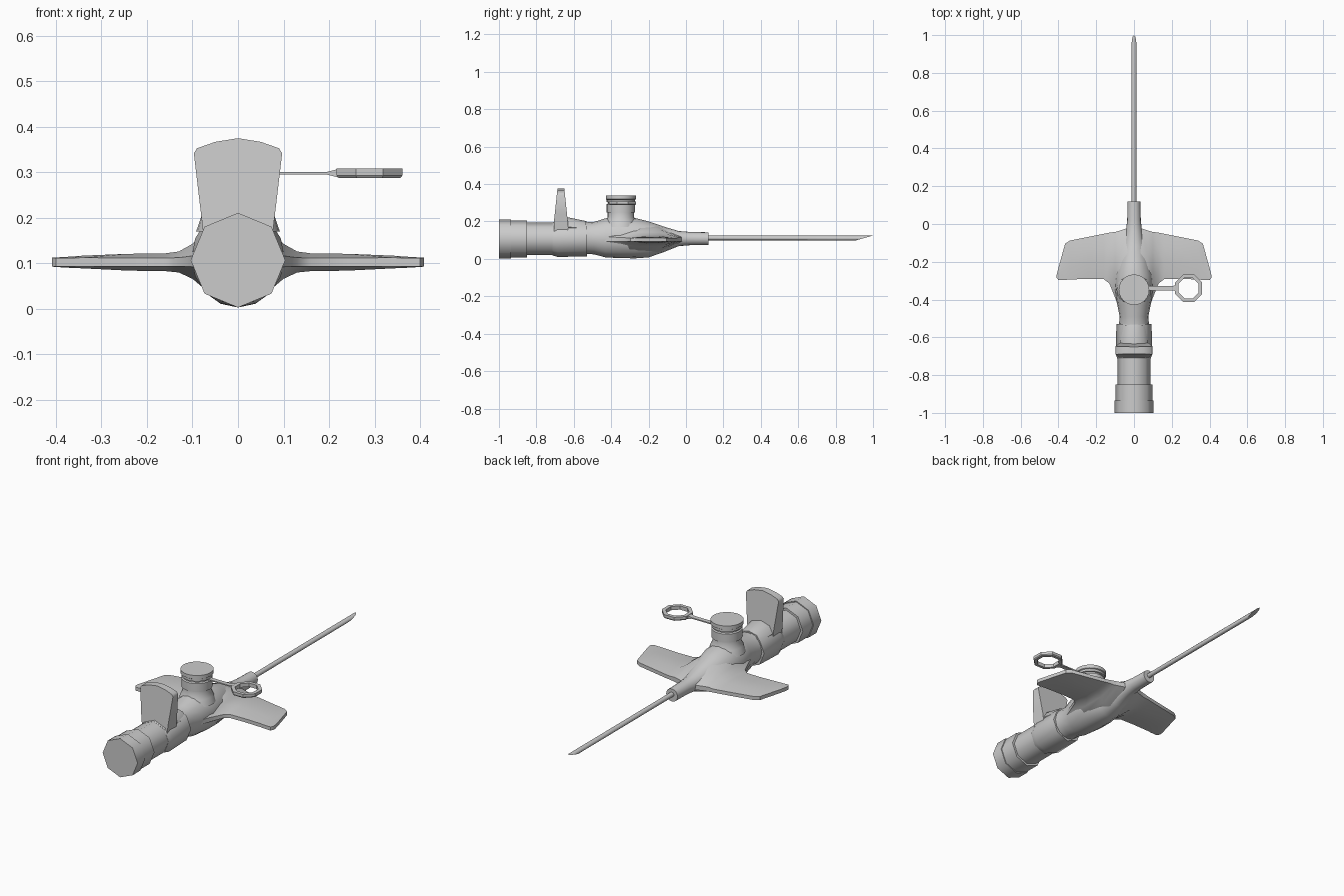
import bpy, bmesh, math
from mathutils import Vector

if "Cube" in bpy.data.objects:
    bpy.data.objects.remove(bpy.data.objects["Cube"])

grey = bpy.data.materials.new("light grey plastic")
grey.diffuse_color = (0.6, 0.6, 0.6, 1)
grey.use_nodes = True
grey.node_tree.nodes["Principled BSDF"].inputs["Base Color"].default_value = grey.diffuse_color
AXIS = 0.107  # height of the long axis


def finish(name, bm, angle=35):
    bmesh.ops.remove_doubles(bm, verts=bm.verts, dist=1e-5)
    bmesh.ops.recalc_face_normals(bm, faces=bm.faces)
    me = bpy.data.meshes.new(name)
    bm.to_mesh(me)
    bm.free()
    me.materials.append(grey)
    ob = bpy.data.objects.new(name, me)
    bpy.context.collection.objects.link(ob)
    bpy.ops.object.select_all(action='DESELECT')
    ob.select_set(True)
    bpy.context.view_layer.objects.active = ob
    bpy.ops.object.shade_smooth_by_angle(angle=math.radians(angle))
    return ob


def loft(name, rings, angle=35, closed=False):
    """Skin a list of equal-length point rings, capping the ends."""
    bm = bmesh.new()
    vs = [[bm.verts.new(p) for p in r] for r in rings]
    n = len(rings[0])
    pairs = list(zip(vs, vs[1:])) + ([(vs[-1], vs[0])] if closed else [])
    for a, b in pairs:
        for i in range(n):
            j = (i + 1) % n
            bm.faces.new((a[i], a[j], b[j], b[i]))
    if not closed:
        bm.faces.new(vs[0])
        bm.faces.new(vs[-1])
    return finish(name, bm, angle)


def section(y, rx, top, bottom, n=8):
    """Oval ring across the long axis, with a vertex at top and bottom."""
    mid, rz = (top + bottom) / 2, (top - bottom) / 2
    return [(rx * math.sin(2 * math.pi * i / n), y,
             mid + rz * math.cos(2 * math.pi * i / n)) for i in range(n)]


def barrel(name, profile, n=8, angle=46):
    return loft(name, [section(y, r, AXIS + r, AXIS - r, n)
                       for y, r in profile], angle)


# Octagonal rear plug and chamber
barrel("end_cap", [(-1.0, .104), (-.935, .104)])
barrel("cap_step", [(-.94, .099), (-.85, .099)])
barrel("rear_chamber", [(-.86, .087), (-.70, .087)])
barrel("collar", [(-.715, .088), (-.685, .097), (-.53, .093)])

# Tapered main body, flowing into the round hub
body = [(-.54, .080, .195, .028), (-.49, .076, .198, .024),
        (-.43, .088, .217, .008), (-.35, .102, .222, .004),
        (-.27, .100, .218, .003), (-.20, .086, .200, .008),
        (-.12, .064, .173, .036), (-.04, .043, .149, .068),
        (.02, .036, .144, .073), (.12, .034, .142, .074)]
loft("main_body", [section(*s, n=16) for s in body], 50)

# Wings: stations of x, front y, rear y, top z, bottom z
stations = [(.03, -.02, -.46, .175, .035), (.075, -.035, -.46, .165, .045),
            (.10, -.042, -.39, .143, .066), (.13, -.046, -.315, .126, .080),
            (.16, -.052, -.292, .122, .083), (.24, -.068, -.290, .121, .084),
            (.34, -.088, -.294, .117, .089), (.365, -.105, -.296, .115, .090),
            (.40, -.232, -.297, .113, .092), (.409, -.268, -.285, .113, .093)]


def wing_ring(s, side):
    x, yf, yb, top, bot = s
    mid, d = (top + bot) / 2, (yf - yb)
    # thicker in the middle near the body, square-edged toward the tip
    e = .0095 if x > .11 else .012
    pts = [(yf, mid + e), (yf - d * .3, top), (yf - d * .65, top),
           (yb, mid + e), (yb, mid - e), (yf - d * .65, bot),
           (yf - d * .3, bot), (yf, mid - e)]
    return [(side * x, y, z) for y, z in pts]


for side, label in ((1, "right"), (-1, "left")):
    loft(label + "_wing", [wing_ring(s, side) for s in stations], 40)

# Upright thumb flap, thinner toward its arched top
half = [(.073, .13), (.079, .19), (.085, .24), (.097, .342),
        (.090, .353), (.05, .367)]
outline = half + [(0, .375)] + [(-x, z) for x, z in reversed(half)]


def flap_side(face):
    pts = []
    for x, z in outline:
        t = max(0, min(1, (z - .19) / .18))
        y = -.707 + .019 * t if face < 0 else -.631 - .019 * t
        pts.append((x, y, z))
    return pts


loft("thumb_flap", [flap_side(-1), flap_side(1)], 40)
# Sloped shoulder from the flap to the collar's front
loft("flap_shoulder", [section(-.70, .074, .215, .12),
                       section(-.63, .074, .222, .12),
                       section(-.535, .066, .202, .12)], 50)


# Injection port with its ribbed cap
def turned(name, profile, n=24):
    rings = [[(r * math.cos(2 * math.pi * i / n),
               -.348 + r * math.sin(2 * math.pi * i / n), z)
              for i in range(n)] for r, z in profile]
    return loft(name, rings)


turned("port_neck", [(.092, .17), (.080, .205), (.071, .222), (.071, .25)])
turned("port_cap", [(.076, .247), (.076, .292), (.069, .296), (.069, .302),
                    (.076, .304), (.076, .316), (.081, .319), (.081, .338)])

# Flat strap leading to the octagonal pull ring
strap = [(.06, .012, .003), (.195, .012, .003), (.222, .014, .0095)]
loft("cap_strap", [[(x, -.34 + w, .298 + h), (x, -.34 - w, .298 + h),
                    (x, -.34 - w, .298 - h), (x, -.34 + w, .298 - h)]
                   for x, w, h in strap])
ring = []
for i in range(8):
    a = math.radians(22.5 + 45 * i)
    ring.append([(.289 + r * math.cos(a), -.34 + r * math.sin(a), z)
                 for r, z in ((.078, .308), (.058, .308),
                              (.058, .288), (.074, .288), (.078, .293))])
loft("pull_ring", ring, 30, closed=True)

# Needle with a slanted tip, the point on the upper side
n, r, zc = 12, .0125, .112
start, tip = [], []
for i in range(n):
    a = 2 * math.pi * i / n
    x, z = r * math.cos(a), r * math.sin(a)
    start.append((x, .10, zc + z))
    tip.append((x, .955 + .045 * z / r, zc + z))
loft("needle", [start, tip], 45)
